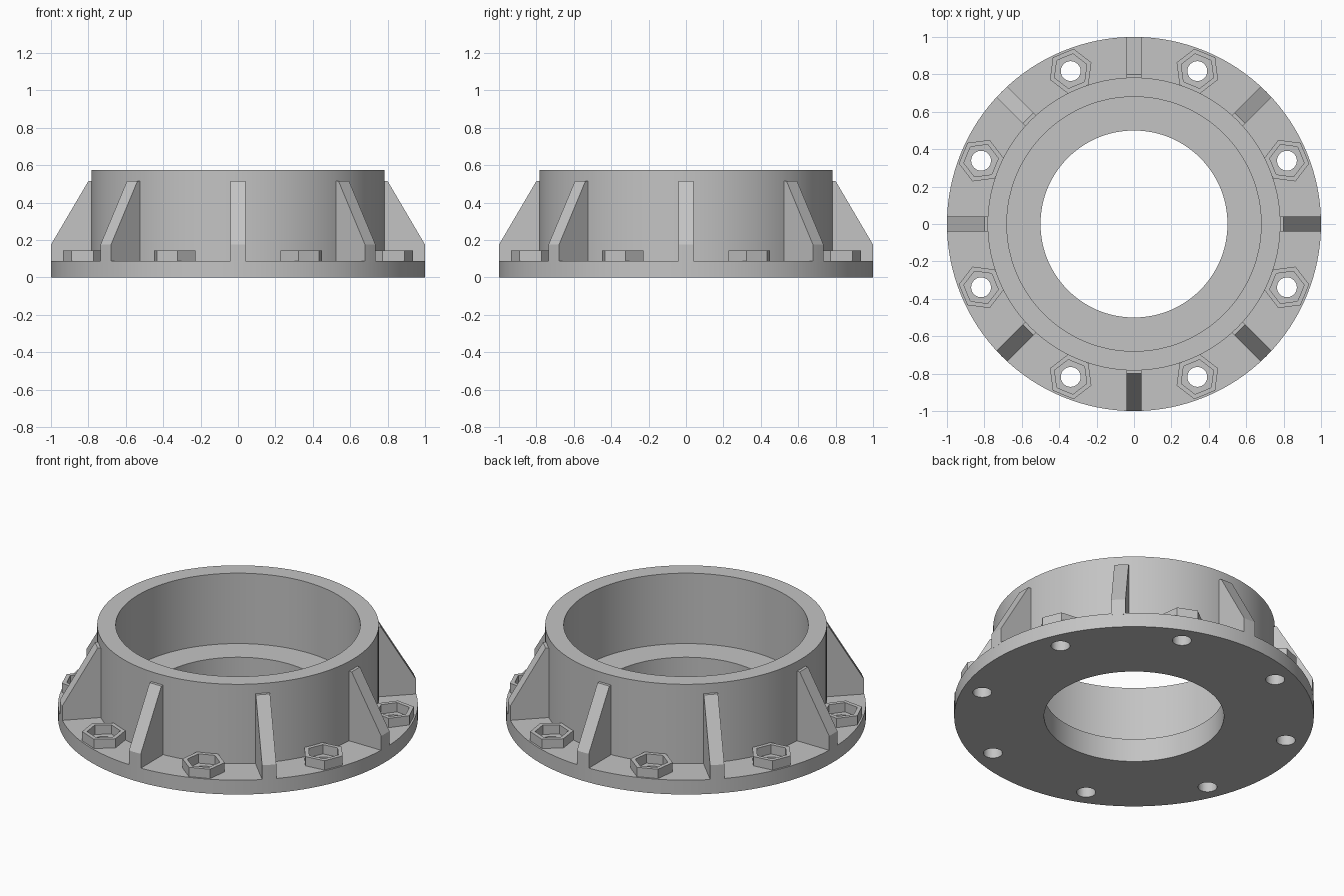
import bpy, bmesh, math
from mathutils import Matrix

if "Cube" in bpy.data.objects:
    bpy.data.objects.remove(bpy.data.objects["Cube"])

SEG = 128
FLANGE_TOP, NUT_TOP = 0.088, 0.145

grey = bpy.data.materials.new("plain grey")
grey.diffuse_color = (0.55, 0.55, 0.55, 1)
grey.use_nodes = True
grey.node_tree.nodes["Principled BSDF"].inputs["Base Color"].default_value = grey.diffuse_color


def finish(name, bm, angle=0.0):
    """Turn a bmesh into a named, coloured object rotated about z."""
    bmesh.ops.recalc_face_normals(bm, faces=bm.faces)
    mesh = bpy.data.meshes.new(name)
    bm.to_mesh(mesh)
    bm.free()
    mesh.materials.append(grey)
    obj = bpy.data.objects.new(name, mesh)
    obj.rotation_euler.z = angle
    bpy.context.collection.objects.link(obj)
    return obj


def ring(name, profile, sides, centre=0.0, turn=0.0, angle=0.0):
    """Revolve a closed (radius, z) profile around a vertical axis at x = centre."""
    bm = bmesh.new()
    loops = []
    for i in range(sides):
        a = turn + 2 * math.pi * i / sides
        loops.append([bm.verts.new((centre + r * math.cos(a), r * math.sin(a), z))
                      for r, z in profile])
    n = len(profile)
    for i in range(sides):
        p, q = loops[i], loops[(i + 1) % sides]
        for j in range(n):
            k = (j + 1) % n
            bm.faces.new((p[j], q[j], q[k], p[k]))
    return finish(name, bm, angle)


def rib(name, angle):
    """Sloped gusset whose outer end follows the flange rim."""
    bm = bmesh.new()
    sections = []
    for y in (-0.04, -0.02, 0, 0.02, 0.04):
        x = math.sqrt(1 - y * y)
        z = 0.175 + (1 - x) * (0.515 - 0.175) / 0.2
        pts = [(0.76, 0.08), (x, 0.08), (x, z), (0.80, 0.515), (0.76, 0.515)]
        sections.append([bm.verts.new((px, y, pz)) for px, pz in pts])
    for s, t in zip(sections, sections[1:]):
        for j in range(5):
            k = (j + 1) % 5
            bm.faces.new((s[j], t[j], t[k], s[k]))
    bm.faces.new(sections[0])
    bm.faces.new(sections[-1])
    return finish(name, bm, angle)


# Flange, floor ledge and collar wall
body = ring("flanged_collar", [(0.5, 0), (1, 0), (1, FLANGE_TOP), (0.783, FLANGE_TOP),
                               (0.783, 0.575), (0.68, 0.575), (0.68, 0.143), (0.5, 0.143)], SEG)

# Bolt holes cut through the flange
bm = bmesh.new()
for i in range(8):
    a = math.radians(22.5 + 45 * i)
    place = Matrix.Translation((0.885 * math.cos(a), 0.885 * math.sin(a), 0.05))
    bmesh.ops.create_cone(bm, cap_ends=True, segments=32, radius1=0.053,
                          radius2=0.053, depth=0.3, matrix=place)
cutter = finish("bolt_hole_cutter", bm)
cut = body.modifiers.new("bolt holes", 'BOOLEAN')
cut.operation = 'DIFFERENCE'
cut.solver = 'EXACT'
cut.object = cutter
bpy.context.view_layer.objects.active = body
body.select_set(True)
bpy.ops.object.modifier_apply(modifier=cut.name)
bpy.data.objects.remove(cutter)

parts = [body]
for i in range(8):
    # Gusset ribs, with hexagonal nut pockets between them
    parts.append(rib(f"rib_{i + 1}", math.radians(45 * i)))
    ring(f"nut_pocket_{i + 1}", [(0.093, FLANGE_TOP - 0.005), (0.12, FLANGE_TOP - 0.005),
                                 (0.12, NUT_TOP), (0.093, NUT_TOP)],
         6, 0.885, math.radians(30), math.radians(22.5 + 45 * i))

# Smooth the round surfaces, keep the edges sharp
bpy.ops.object.select_all(action='DESELECT')
for obj in parts:
    obj.select_set(True)
bpy.context.view_layer.objects.active = body
bpy.ops.object.shade_smooth_by_angle(angle=math.radians(25))
